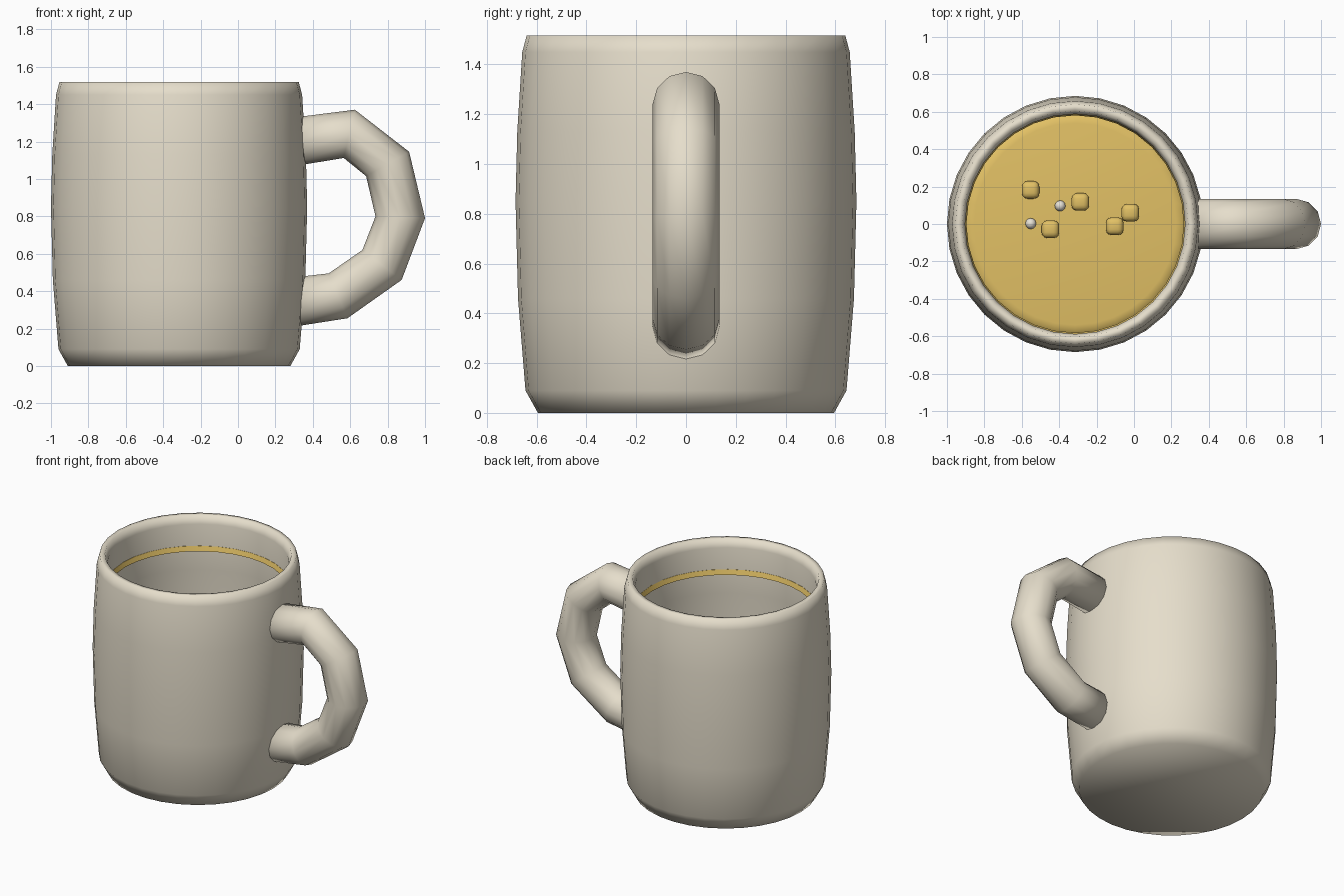
import bpy, bmesh, math
from mathutils import Vector

if "Cube" in bpy.data.objects:
    bpy.data.objects.remove(bpy.data.objects["Cube"])

CX = -0.315   # mug axis
SEG = 32
LEVEL = 0.85  # height of the drink


def material(name, rgb):
    m = bpy.data.materials.new(name)
    m.diffuse_color = (*rgb, 1)
    m.use_nodes = True
    m.node_tree.nodes["Principled BSDF"].inputs["Base Color"].default_value = m.diffuse_color
    return m


CERAMIC = material("warm ceramic", (0.79, 0.73, 0.60))
DRINK = material("golden drink", (0.76, 0.53, 0.13))
BUBBLE = material("pale bubble", (0.85, 0.81, 0.72))


def finish(name, bm, mat):
    bmesh.ops.recalc_face_normals(bm, faces=bm.faces)
    me = bpy.data.meshes.new(name)
    bm.to_mesh(me)
    bm.free()
    me.materials.append(mat)
    for p in me.polygons:
        p.use_smooth = True
    ob = bpy.data.objects.new(name, me)
    bpy.context.collection.objects.link(ob)
    return ob


def loft(bm, rings, cap_ends=True, closed=False):
    """Bridge rings of points, capping the ends or closing the loop."""
    rows = [[bm.verts.new(p) for p in r] for r in rings]
    n = len(rows[0])
    pairs = list(zip(rows, rows[1:])) + ([(rows[-1], rows[0])] if closed else [])
    for a, b in pairs:
        for i in range(n):
            j = (i + 1) % n
            bm.faces.new((a[i], a[j], b[j], b[i]))
    if cap_ends and not closed:
        bm.faces.new(rows[0])
        bm.faces.new(rows[-1])


def lathe(name, profile, mat, closed=False):
    bm = bmesh.new()
    angles = [2 * math.pi * i / SEG for i in range(SEG)]
    loft(bm, [[(CX + r * math.cos(a), r * math.sin(a), z) for a in angles]
              for r, z in profile], closed=closed)
    return finish(name, bm, mat)


# Hollow mug: outside from the base up, over the rim, down to the inner floor
lathe("mug_body", [
    (0.595, 0.0), (0.645, 0.09), (0.675, 0.46), (0.685, 0.85), (0.678, 1.13),
    (0.658, 1.45), (0.64, 1.517), (0.605, 1.517), (0.588, 1.46), (0.60, 1.13),
    (0.61, 0.85), (0.605, 0.46), (0.58, 0.12), (0.55, 0.07)], CERAMIC)

# Drink with a slightly rounded edge
lathe("drink", [(0.613, LEVEL - 0.05), (0.613, LEVEL - 0.012), (0.54, LEVEL)], DRINK)

# Thin line left on the inner wall, its face tilted upward
line = lathe("drink_line", [(0.599, 1.262), (0.581, 1.268), (0.592, 1.302), (0.602, 1.302)],
             DRINK, closed=True)
line.select_set(True)
bpy.context.view_layer.objects.active = line
bpy.ops.object.shade_smooth_by_angle(angle=math.radians(30))

# Handle: (outer x, outer z, inner x, inner z) at each bend
bends = [(0.31, 1.33, 0.31, 1.07), (0.625, 1.37, 0.565, 1.112),
         (0.915, 1.145, 0.685, 1.015), (1.0, 0.79, 0.735, 0.80),
         (0.875, 0.46, 0.665, 0.62), (0.585, 0.255, 0.485, 0.495),
         (0.31, 0.212, 0.31, 0.475)]
rings = []
for ox, oz, ix, iz in bends:
    mid = Vector(((ox + ix) / 2, 0, (oz + iz) / 2))
    half = Vector(((ox - ix) / 2, 0, (oz - iz) / 2))
    rings.append([mid + half * math.cos(a) + Vector((0, 0.134 * math.sin(a), 0))
                  for a in [2 * math.pi * k / 12 for k in range(12)]])
bm = bmesh.new()
loft(bm, rings)
finish("handle", bm, CERAMIC)

# Soft cubes floating on the drink
for x, y in [(-0.553, 0.182), (-0.287, 0.118), (-0.02, 0.06), (-0.103, -0.012), (-0.447, -0.028)]:
    bm = bmesh.new()
    bmesh.ops.create_cube(bm, size=0.094)
    bmesh.ops.bevel(bm, geom=bm.edges[:], offset=0.03, segments=3,
                    profile=0.5, affect='EDGES')
    finish("floating_cube", bm, DRINK).location = (x, y, LEVEL + 0.012)

# Small bubbles
for x, y in [(-0.395, 0.097), (-0.552, 0.002)]:
    bm = bmesh.new()
    bmesh.ops.create_uvsphere(bm, u_segments=12, v_segments=8, radius=0.029)
    finish("bubble", bm, BUBBLE).location = (x, y, LEVEL + 0.008)
